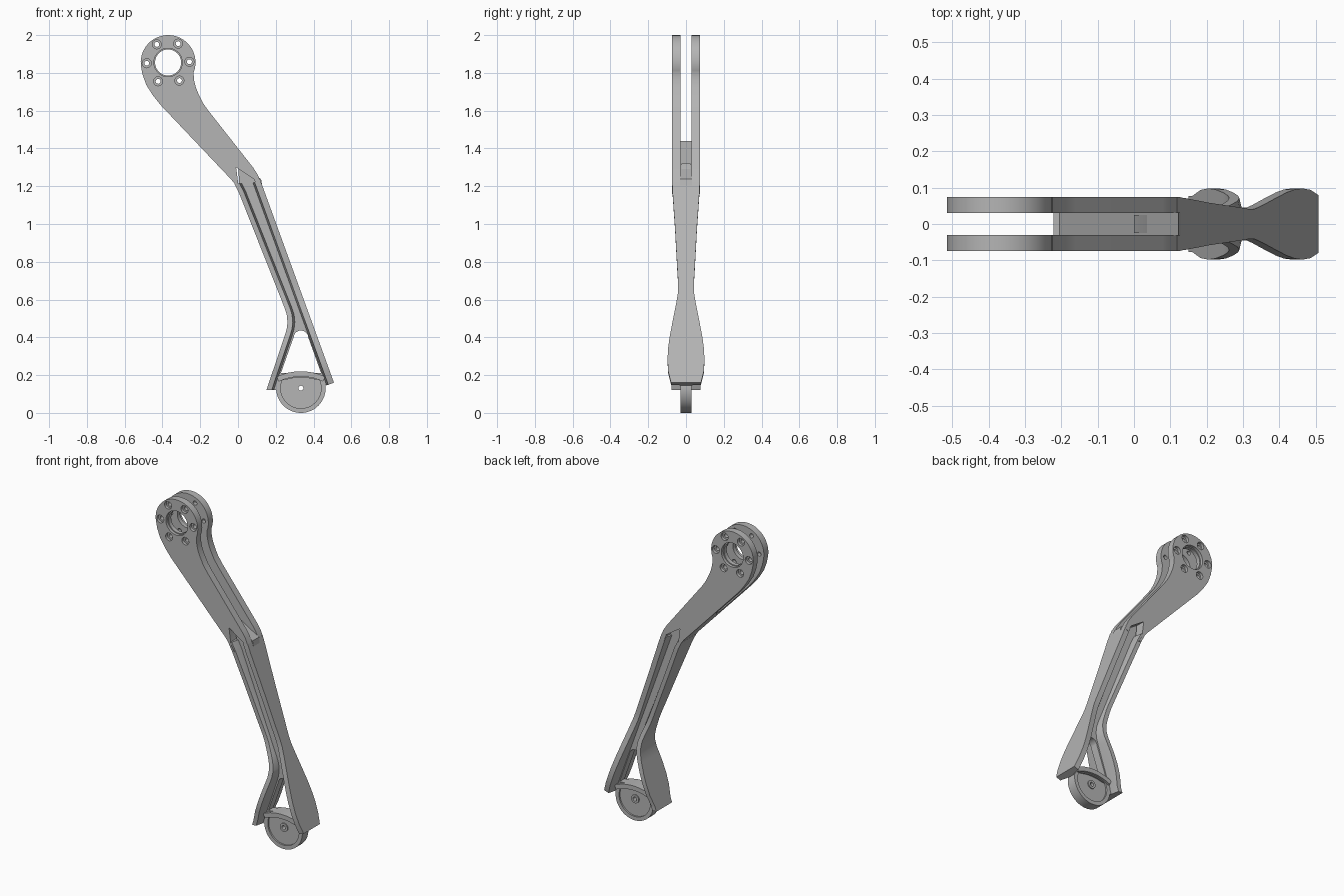
import bpy, bmesh, math

if "Cube" in bpy.data.objects:
    bpy.data.objects.remove(bpy.data.objects["Cube"])

grey = bpy.data.materials.new("satin grey")
grey.diffuse_color = (0.46, 0.46, 0.46, 1)
grey.use_nodes = True
grey.node_tree.nodes["Principled BSDF"].inputs["Base Color"].default_value = grey.diffuse_color


def finish(ob):
    """Clean the mesh, colour it and smooth the shallow angles."""
    bm = bmesh.new()
    bm.from_mesh(ob.data)
    bmesh.ops.remove_doubles(bm, verts=bm.verts, dist=1e-5)
    bmesh.ops.recalc_face_normals(bm, faces=bm.faces)
    bm.to_mesh(ob.data)
    bm.free()
    ob.data.materials.clear()
    ob.data.materials.append(grey)
    bpy.ops.object.select_all(action='DESELECT')
    ob.select_set(True)
    bpy.context.view_layer.objects.active = ob
    bpy.ops.object.shade_smooth_by_angle(angle=math.radians(30))


def arc(cx, cz, r, a0=0, a1=360, n=32):
    full = abs(a1 - a0) == 360
    return [(cx + r * math.cos(math.radians(a0 + (a1 - a0) * i / n)),
             cz + r * math.sin(math.radians(a0 + (a1 - a0) * i / n)))
            for i in range(n if full else n + 1)]


def plate(name, loops, y0, y1):
    """Extrude an x-z outline with holes from y0 to y1."""
    cu = bpy.data.curves.new(name, 'CURVE')
    cu.dimensions = '2D'
    cu.fill_mode = 'BOTH'
    cu.extrude = (y1 - y0) / 2
    for loop in loops:
        sp = cu.splines.new('POLY')
        sp.points.add(len(loop) - 1)
        for p, (x, z) in zip(sp.points, loop):
            p.co = (x, z, 0, 1)
        sp.use_cyclic_u = True
    ob = bpy.data.objects.new(name, cu)
    bpy.context.collection.objects.link(ob)
    ob.location.y = (y0 + y1) / 2
    ob.rotation_euler.x = math.pi / 2
    bpy.ops.object.select_all(action='DESELECT')
    ob.select_set(True)
    bpy.context.view_layer.objects.active = ob
    bpy.ops.object.convert(target='MESH')
    finish(bpy.context.view_layer.objects.active)


def lerp(table, z):
    """Value at height z from (value, z) pairs listed top down."""
    for (v0, z0), (v1, z1) in zip(table, table[1:]):
        if z >= z1:
            return v0 + (v1 - v0) * (z0 - z) / (z0 - z1)
    return table[-1][0]


# Shared edges and depth of the lower leg
LEFT = [(-0.02, 1.215), (0.003, 1.17), (0.247, 0.555), (0.258, 0.52), (0.262, 0.48),
        (0.258, 0.445), (0.248, 0.41), (0.15, 0.12)]
RIGHT = [(0.118, 1.232), (0.128, 1.205), (0.508, 0.16)]
DEPTH = [(0.074, 1.25), (0.072, 1.18), (0.058, 0.98), (0.046, 0.76), (0.041, 0.68),
         (0.042, 0.64), (0.052, 0.58), (0.07, 0.49), (0.087, 0.40), (0.095, 0.34),
         (0.098, 0.28), (0.094, 0.22), (0.077, 0.15), (0.077, 0.12)]


def flange(name, edge, dx, dz, slope):
    """Loft a rail along a leg edge, following the depth table."""
    zs = {z for _, z in edge} | {z for _, z in DEPTH if edge[-1][1] < z < edge[0][1]}
    bm = bmesh.new()
    rings = []
    for z in sorted(zs, reverse=True):
        x, d = lerp(edge, z), lerp(DEPTH, z)
        sect = [(0, -d), (0, d), (1, d), (slope, 0.024), (slope, -0.024), (1, -d)]
        rings.append([bm.verts.new((x + dx * k, y, z + dz * k)) for k, y in sect])
    for a, b in zip(rings, rings[1:]):
        for i in range(6):
            j = (i + 1) % 6
            bm.faces.new((a[i], a[j], b[j], b[i]))
    bm.faces.new(rings[0])
    bm.faces.new(rings[-1])
    me = bpy.data.meshes.new(name)
    bm.to_mesh(me)
    bm.free()
    ob = bpy.data.objects.new(name, me)
    bpy.context.collection.objects.link(ob)
    finish(ob)


# Leg rails on the two outer edges
flange("left_leg_rail", LEFT, 0.028, 0.0, 1.4)
flange("right_leg_rail", RIGHT, -0.03, -0.011, 1.3)

# Thin web with the rounded triangular opening
opening = ([(0.227, 0.21), (0.296, 0.405)] + arc(0.333, 0.397, 0.039, 160, 20, 12)
           + [(0.37, 0.405), (0.44, 0.21), (0.333, 0.217)])
web = ([(0.0, 1.32)] + [(x + 0.006, z) for x, z in LEFT[1:]]
       + [(0.2, 0.12), (0.208, 0.17), (0.333, 0.20), (0.447, 0.17), (0.465, 0.147), (0.5, 0.158)]
       + [(0.12, 1.205), (0.10, 1.24)])
plate("leg_web", [web, opening], -0.025, 0.025)

# Fork plates with ring head, bolt holes and shallow counterbores
CX, CZ = -0.37, 1.855
head = arc(CX, CZ, 0.145, 188, -22, 40)
outline = (head + [(-0.232, 1.76), (-0.224, 1.725), (-0.208, 1.685), (-0.187, 1.643), (-0.16, 1.604),
                   (0.08, 1.299), (0.104, 1.262), (0.128, 1.205), (0.10, 1.195), (0.085, 1.237),
                   (-0.01, 1.30), (0.003, 1.20), (0.026, 1.16), (0.006, 1.165), (-0.015, 1.21),
                   (-0.04, 1.24), (-0.41, 1.63), (-0.45, 1.68), (-0.485, 1.735), (-0.505, 1.79)])
bolts = [arc(CX, CZ, 0.113, 2 + 60 * i, 3 + 60 * i, 1)[0] for i in range(6)]


def head_holes(centre_r, bolt_r):
    return [arc(CX, CZ, centre_r, n=40)] + [arc(x, z, bolt_r, n=16) for x, z in bolts]


for side, s in (("front", -1), ("back", 1)):
    for layer, a, b, rc, rb in (("inner", 0.03, 0.056, 0.069, 0.013),
                                ("outer", 0.056, 0.074, 0.075, 0.024)):
        y0, y1 = sorted((s * a, s * b))
        plate(f"{side}_fork_{layer}", [outline] + head_holes(rc, rb), y0, y1)

# Solid core that closes the fork slot
core = [(-0.222, 1.432), (-0.205, 1.44), (0.122, 1.238), (0.128, 1.205), (0.10, 1.195), (0.085, 1.237),
        (-0.01, 1.30), (0.003, 1.20), (0.026, 1.16), (0.006, 1.165), (-0.015, 1.21), (-0.04, 1.24)]
plate("fork_core", [core], -0.031, 0.031)

# Round foot: rim, recessed face and drilled boss
FX, FZ = 0.333, 0.131
rim = arc(FX, FZ, 0.131, 150, 390, 48) + arc(FX, -0.085, 0.302, 72, 108, 12)[1:-1]
dish = arc(FX, FZ, 0.107, 156, 384, 40) + arc(FX, -0.085, 0.272, 72, 108, 12)[1:-1]
pin = arc(FX, FZ, 0.013, n=20)
plate("foot_rim", [rim, dish], -0.03, 0.03)
plate("foot_face", [rim, pin], -0.02, 0.02)
plate("foot_boss", [arc(FX, FZ, 0.026, n=24), pin], -0.027, 0.027)

# Curved guard bridging the legs over the foot
guard = arc(FX, -0.085, 0.305, 65, 115, 16) + arc(FX, -0.085, 0.277, 115, 65, 16)
plate("foot_guard", [guard], -0.045, 0.045)
